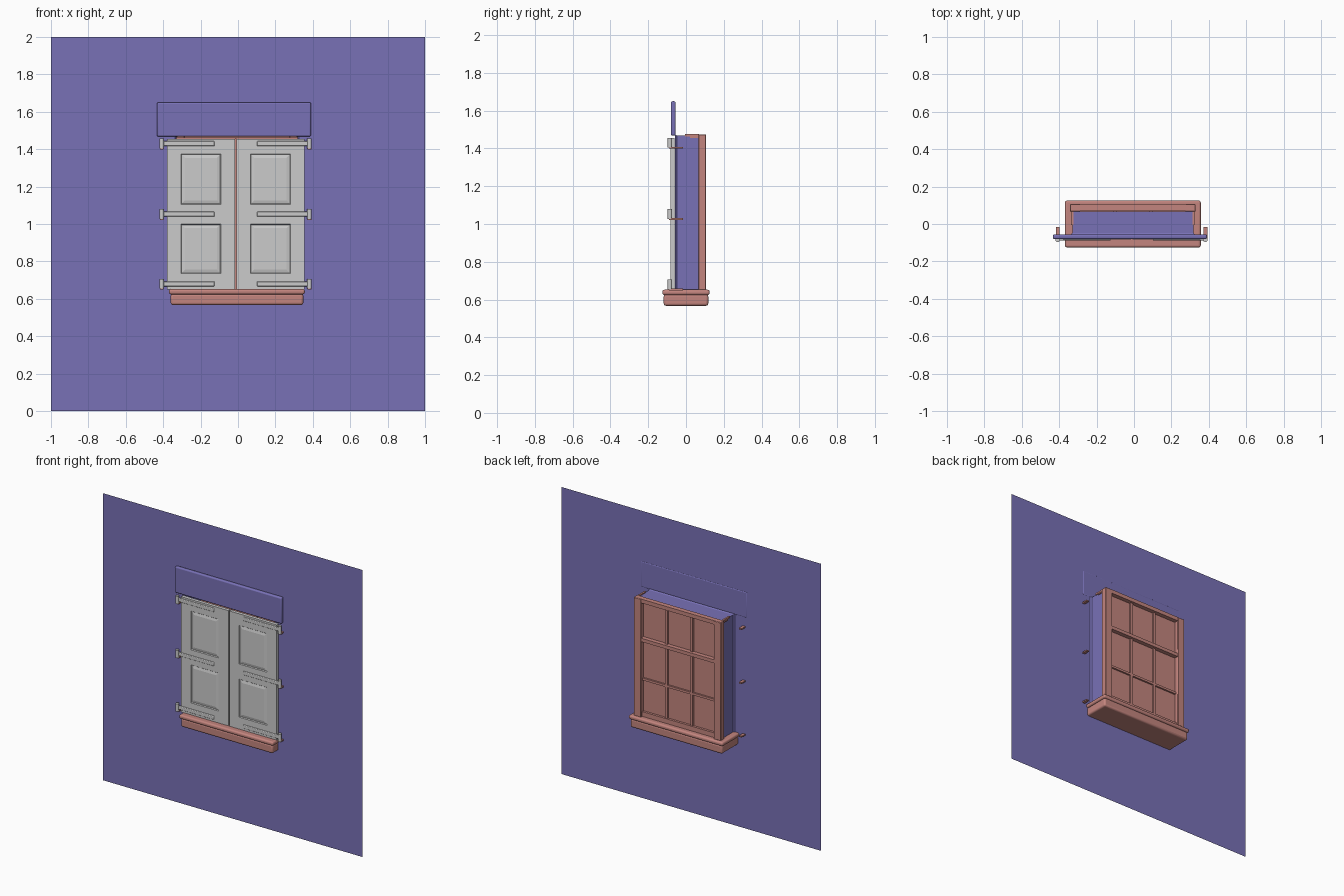
import bpy, bmesh

if "Cube" in bpy.data.objects:
    bpy.data.objects.remove(bpy.data.objects["Cube"])


def material(name, rgb):
    m = bpy.data.materials.new(name)
    m.diffuse_color = (*rgb, 1)
    m.use_nodes = True
    m.node_tree.nodes["Principled BSDF"].inputs["Base Color"].default_value = m.diffuse_color
    return m


BLUE = material("wall_blue", (0.19, 0.165, 0.47))
SALMON = material("salmon", (0.55, 0.235, 0.21))


def finish(name, bm, mat=None, normals=True):
    if normals:
        bmesh.ops.recalc_face_normals(bm, faces=bm.faces)
    me = bpy.data.meshes.new(name)
    bm.to_mesh(me)
    bm.free()
    ob = bpy.data.objects.new(name, me)
    bpy.context.collection.objects.link(ob)
    if mat:
        me.materials.append(mat)
    return ob


def smooth(ob, angle=0.6):
    bpy.ops.object.select_all(action='DESELECT')
    ob.select_set(True)
    bpy.context.view_layer.objects.active = ob
    bpy.ops.object.shade_smooth_by_angle(angle=angle)


def box(name, x, y, z, mat=None, bevel=0.0, segments=3):
    bm = bmesh.new()
    bmesh.ops.create_cube(bm, size=1)
    for v in bm.verts:
        for i, (a, b) in enumerate((x, y, z)):
            v.co[i] = (a + b) / 2 + v.co[i] * (b - a)
    ob = finish(name, bm, mat)
    if bevel:
        mod = ob.modifiers.new("bevel", 'BEVEL')
        mod.width, mod.segments = bevel, segments
        smooth(ob)
    return ob


def rings(name, loops, mat, cap=False):
    # Bridges a series of equal-length closed loops
    bm = bmesh.new()
    vs = [[bm.verts.new(p) for p in loop] for loop in loops]
    n = len(vs[0])
    for a, b in zip(vs, vs[1:]):
        for i in range(n):
            j = (i + 1) % n
            bm.faces.new((a[i], a[j], b[j], b[i]))
    if cap:
        bm.faces.new(vs[0])
        bm.faces.new(vs[-1])
    return finish(name, bm, mat)


def rect(x0, x1, z0, z1, y):
    return [(x0, y, z0), (x1, y, z0), (x1, y, z1), (x0, y, z1)]


WALL = -0.057
L, R, BOT, TOP = -0.33, 0.318, 0.64, 1.468

# Wall with window opening and deep reveal, eased at the opening
rings("wall", [rect(-1, 1, 0, 2, WALL),
               rect(L - .008, R + .008, BOT, TOP + .006, WALL),
               rect(L, R, BOT, TOP, WALL + .01),
               rect(L, R, BOT, TOP, 0.068)], BLUE)

# Lintel slab over the window
lintel = box("lintel", (-0.433, 0.39), (-0.08, WALL + .002), (1.468, 1.65), BLUE, 0.008)

# Sill: block, rounded ledge
box("sill_block", (-0.36, 0.349), (-0.118, 0.118), (0.567, 0.628), SALMON, 0.012)
box("sill_ledge", (-0.369, 0.357), (-0.125, 0.125), (0.624, 0.652), SALMON, 0.011, 4)

# Window frame
box("frame_post_left", (-0.342, -0.287), (0.066, 0.106), (0.65, 1.475), SALMON, 0.003, 1)
box("frame_post_right", (0.275, 0.33), (0.066, 0.106), (0.65, 1.475), SALMON, 0.003, 1)
box("frame_head", (-0.29, 0.28), (0.07, 0.104), (1.448, 1.475), SALMON)
box("frame_head_lining", (-0.336, 0.324), (0.02, 0.066), (1.455, 1.462), SALMON)
for s, x in (("left", -0.336), ("right", 0.312)):
    box("frame_ear_" + s, (x, x + .012), (-0.005, 0.068), (1.464, 1.476), SALMON)

# Sashes: glass, rails and glazing bars
box("glass", (-0.295, 0.283), (0.070, 0.074), (0.65, 1.46), SALMON)
box("bottom_rail", (-0.29, 0.28), (0.066, 0.09), (0.65, 0.685), SALMON)
box("meeting_rail", (-0.29, 0.28), (0.062, 0.104), (1.178, 1.202), SALMON)
box("middle_bar", (-0.29, 0.28), (0.066, 0.086), (0.902, 0.918), SALMON)
for i, x in enumerate((-0.103, 0.091)):
    box(f"upright_bar_{i}", (x - .009, x + .009), (0.064, 0.086), (0.66, 1.455), SALMON)


def shutter(name, x0, x1):
    xs = [x0, x0 + .075, x1 - .075, x1]
    zs = [0.65, 0.735, 1.0, 1.105, 1.375, 1.455]
    yf, yb = -0.083, -0.060
    bm = bmesh.new()
    g = [[bm.verts.new((x, yf, z)) for x in xs] for z in zs]
    panels = []
    for i in range(5):
        for j in range(3):
            f = bm.faces.new((g[i][j], g[i][j + 1], g[i + 1][j + 1], g[i + 1][j]))
            if j == 1 and i in (1, 3):
                panels.append(f)
    # Close sides and back
    ext = bmesh.ops.extrude_edge_only(bm, edges=[e for e in bm.edges if e.is_boundary])
    for v in ext["geom"]:
        if isinstance(v, bmesh.types.BMVert):
            v.co.y = yb
    bmesh.ops.holes_fill(bm, edges=[e for e in bm.edges if e.is_boundary])
    bmesh.ops.recalc_face_normals(bm, faces=bm.faces)
    # Fielded panels
    bmesh.ops.inset_individual(bm, faces=panels, thickness=0.006, depth=-0.006)
    bmesh.ops.inset_individual(bm, faces=panels, thickness=0.025, depth=0.004)
    finish(name, bm)


shutter("shutter_left", -0.38, -0.016)
shutter("shutter_right", -0.009, 0.356)

# Hinges: strap, knuckle and wall pintle
for side, edge, pin, d in (("left", -0.38, -0.408, 1), ("right", 0.356, 0.382, -1)):
    for k, z in enumerate((0.68, 1.053, 1.43)):
        tag = f"{side}_{k}"
        end = edge + d * 0.255
        box("hinge_strap_" + tag, (min(pin, end), max(pin, end)),
            (-0.089, -0.078), (z - .013, z + .013), None, 0.004, 2)
        bm = bmesh.new()
        bmesh.ops.create_cone(bm, cap_ends=True, segments=16, radius1=.012, radius2=.012, depth=.052)
        for v in bm.verts:
            v.co.x += pin
            v.co.y -= 0.085
            v.co.z += z
        smooth(finish("hinge_knuckle_" + tag, bm))
        box("pintle_" + tag, (pin - .01, pin + .01), (-0.09, -0.015),
            (z - .031, z - .022), SALMON)
